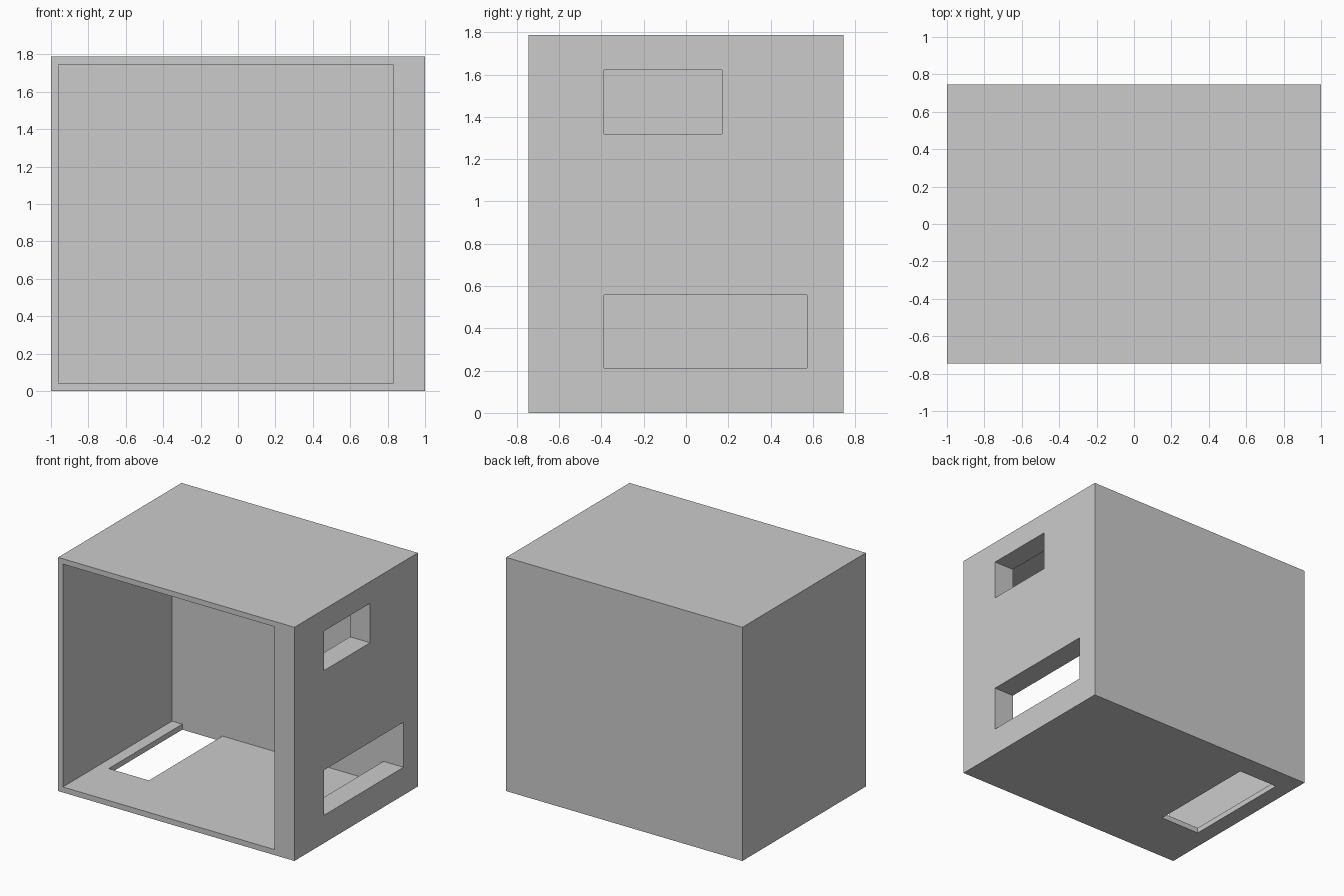
import bpy
import bmesh

if "Cube" in bpy.data.objects:
    bpy.data.objects.remove(bpy.data.objects["Cube"])


def box(name, x, y, z):
    """Axis-aligned box spanning the given (min, max) ranges."""
    bm = bmesh.new()
    bmesh.ops.create_cube(bm, size=1)
    for v in bm.verts:
        v.co = [r[1] if c > 0 else r[0] for c, r in zip(v.co, (x, y, z))]
    mesh = bpy.data.meshes.new(name)
    bm.to_mesh(mesh)
    bm.free()
    obj = bpy.data.objects.new(name, mesh)
    bpy.context.collection.objects.link(obj)
    return obj


def cut(target, cutter):
    """Subtract the cutter from the target; the cutter stays hidden."""
    mod = target.modifiers.new(cutter.name, 'BOOLEAN')
    mod.operation = 'DIFFERENCE'
    mod.solver = 'EXACT'
    mod.object = cutter
    cutter.hide_render = True
    cutter.display_type = 'WIRE'
    cutter.hide_set(True)


INNER_RIGHT, INNER_BACK = 0.83, 0.573

# Outer block: thick right and back walls, thin left, top and floor
cabinet = box("cabinet", (-1, 1), (-0.746, 0.746), (0, 1.788))

# Main cavity, open at the front
cut(cabinet, box("cavity_cutter", (-0.96, INNER_RIGHT), (-0.9, INNER_BACK), (0.042, 1.747)))

# Two slots through the right wall
cut(cabinet, box("upper_slot_cutter", (0.7, 1.1), (-0.388, 0.17), (1.32, 1.622)))
cut(cabinet, box("lower_slot_cutter", (0.7, 1.1), (-0.388, INNER_BACK), (0.213, 0.558)))

# Slot through the floor, flush with the inside of the back wall
cut(cabinet, box("floor_slot_cutter", (-0.873, -0.533), (-0.316, INNER_BACK), (-0.1, 0.15)))
